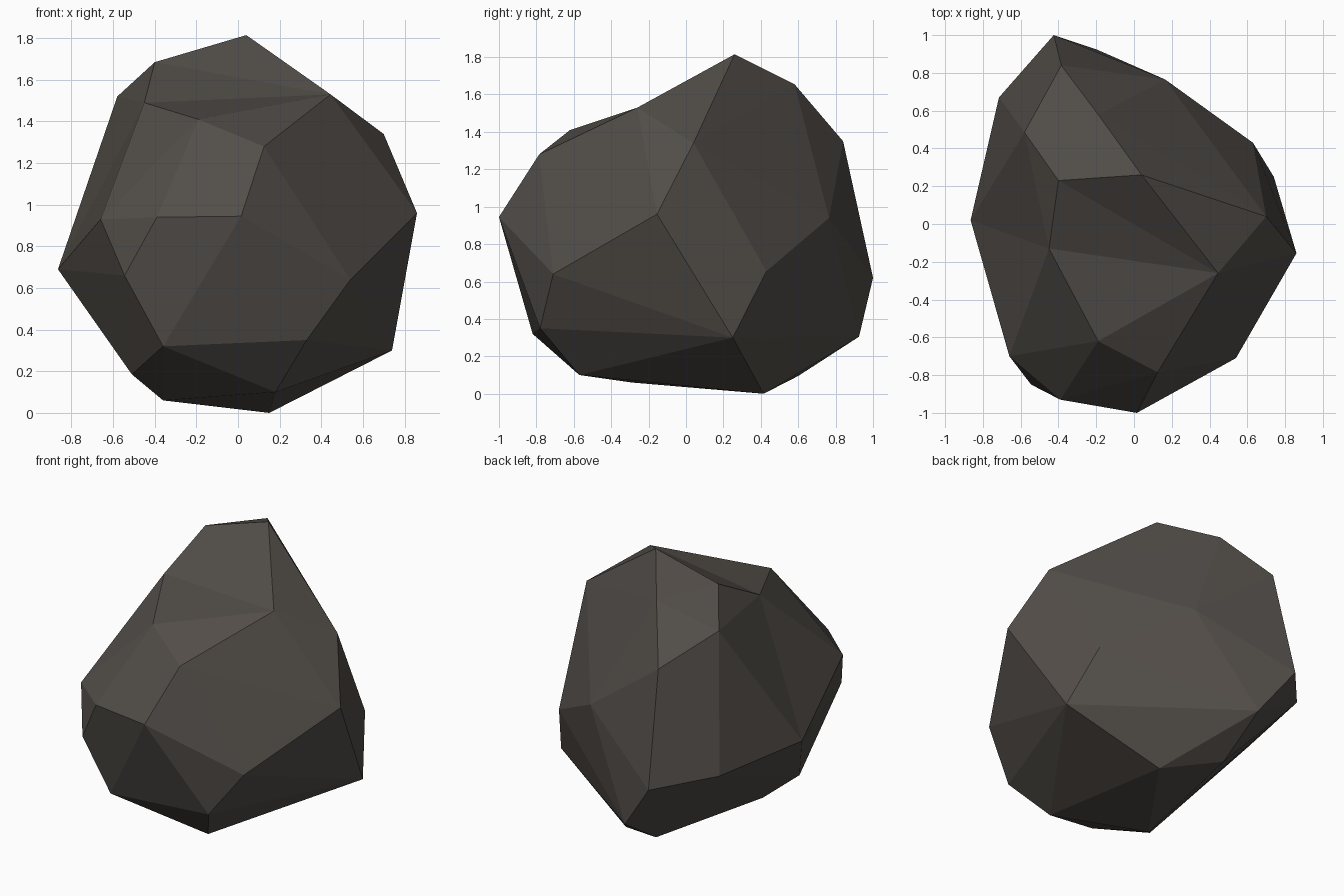
import bpy, bmesh
from mathutils import Vector

if "Cube" in bpy.data.objects:
    bpy.data.objects.remove(bpy.data.objects["Cube"])

# Corner points of the boulder, grouped by area
peak, shoulder = (.04, .26, 1.815), (-.40, .23, 1.685)
right_brow = (.445, -.26, 1.53)
dent = (-.45, -.13, 1.49)
# Rim around the dented front-left corner
rim = [shoulder, right_brow, (-.19, -.62, 1.41), (-.66, -.70, .93),
       (-.865, .02, .69), (-.76, 0, 1.135), (-.58, .485, 1.52)]
front = [(.125, -.785, 1.28), (-.39, -.93, .94), (.015, -1, .945),
         (-.545, -.85, .66), (.54, -.71, .64), (-.36, -.82, .32), (.33, -.78, .35)]
right = [(.86, -.155, .96), (.70, .04, 1.34), (.74, .25, .30), (.63, .43, .655)]
back = [(-.19, .58, 1.655), (-.385, .84, 1.35), (.165, .765, .94),
        (-.425, 1, .62), (-.20, .925, .305), (-.715, .67, .665)]
base = [(.18, -.57, .10), (-.36, -.29, .06), (.15, .415, 0),
        (-.51, -.46, .185), (-.20, .60, .095)]

# Convex body
bm = bmesh.new()
verts = {p: bm.verts.new(p) for p in [peak] + rim + front + right + back + base}
bmesh.ops.convex_hull(bm, input=list(bm.verts))
bmesh.ops.delete(bm, geom=[v for v in bm.verts if not v.link_faces], context='VERTS')

# Open the hull inside the rim
ring = {verts[p] for p in rim}
top, tip = verts[peak], verts[rim[2]]
sho, brow = verts[shoulder], verts[right_brow]


def in_dent(face):
    corners = set(face.verts)
    return corners <= ring or corners in ({top, sho, tip}, {top, brow, tip})


bmesh.ops.delete(bm, geom=[f for f in bm.faces if in_dent(f)], context='FACES')

# Close it again with a fan to the dent point
ab, ah = bm.edges.get((top, sho)), bm.edges.get((top, brow))
if ab and ah and ab.is_boundary and ah.is_boundary:
    bm.faces.new((top, sho, brow))
open_edges = [e for e in bm.edges if e.is_boundary]
centre = bm.verts.new(Vector(dent))
for e in open_edges:
    bm.faces.new((e.verts[0], e.verts[1], centre))
bmesh.ops.recalc_face_normals(bm, faces=list(bm.faces))

mesh = bpy.data.meshes.new("boulder")
bm.to_mesh(mesh)
bm.free()
rock = bpy.data.objects.new("boulder", mesh)
bpy.context.collection.objects.link(rock)

# Dark stone colour
stone = bpy.data.materials.new("dark stone")
stone.diffuse_color = (.085, .075, .066, 1)
stone.use_nodes = True
stone.node_tree.nodes["Principled BSDF"].inputs["Base Color"].default_value = stone.diffuse_color
mesh.materials.append(stone)
